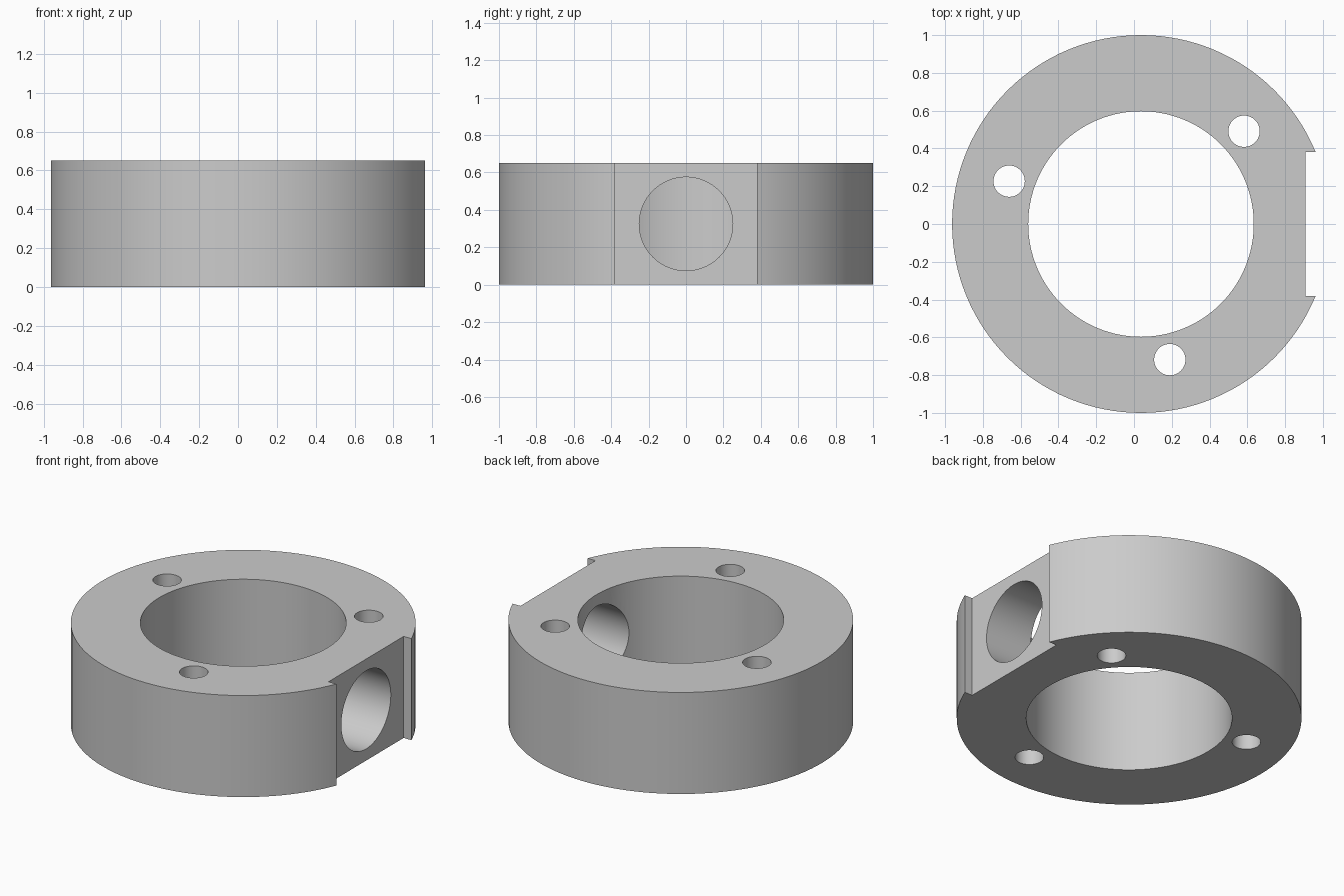
import bpy
from math import cos, sin, radians, pi

cube = bpy.data.objects.get("Cube")
if cube:
    bpy.data.objects.remove(cube, do_unlink=True)

HEIGHT = 0.65
MID = HEIGHT / 2
CENTRE_X = 0.037

grey = bpy.data.materials.new("light grey")
grey.use_nodes = True
grey.diffuse_color = (0.6, 0.6, 0.6, 1)
grey.node_tree.nodes["Principled BSDF"].inputs["Base Color"].default_value = (0.6, 0.6, 0.6, 1)


def cylinder(name, radius, depth, location, rotation=(0, 0, 0), sides=128):
    bpy.ops.mesh.primitive_cylinder_add(vertices=sides, radius=radius, depth=depth,
                                        location=location, rotation=rotation)
    obj = bpy.context.object
    obj.name = name
    obj.data.materials.append(grey)
    return obj


# Solid collar body
collar = cylinder("clamp_collar", 1, HEIGHT, (CENTRE_X, 0, MID))

# Main bore
cutters = [cylinder("bore_cutter", 0.597, 1, (CENTRE_X, 0, MID))]

# Three bolt holes, evenly spaced round the ring
for i in range(3):
    a = radians(42 + 120 * i)
    spot = (CENTRE_X + 0.734 * cos(a), 0.734 * sin(a), MID)
    cutters.append(cylinder(f"bolt_hole_cutter_{i + 1}", 0.083, 1, spot, sides=48))

# Flat-bottomed slot in the left side
bpy.ops.mesh.primitive_cube_add(size=1, location=(1.107, 0, MID))
slot = bpy.context.object
slot.name = "slot_cutter"
slot.scale = (0.4, 0.76, 1)
slot.data.materials.append(grey)
cutters.append(slot)

# Cross hole from the slot into the bore
cutters.append(cylinder("cross_hole_cutter", 0.25, 0.9, (0.75, 0, MID), (0, pi / 2, 0), 96))

# Cut everything out of the body
bpy.ops.object.select_all(action="DESELECT")
collar.select_set(True)
bpy.context.view_layer.objects.active = collar
for cutter in cutters:
    cutter.hide_render = True
    cut = collar.modifiers.new(cutter.name, "BOOLEAN")
    cut.operation = "DIFFERENCE"
    cut.solver = "EXACT"
    cut.object = cutter
    bpy.ops.object.modifier_apply(modifier=cut.name)
for cutter in cutters:
    bpy.data.objects.remove(cutter, do_unlink=True)

bpy.ops.object.shade_smooth_by_angle(angle=radians(30))
